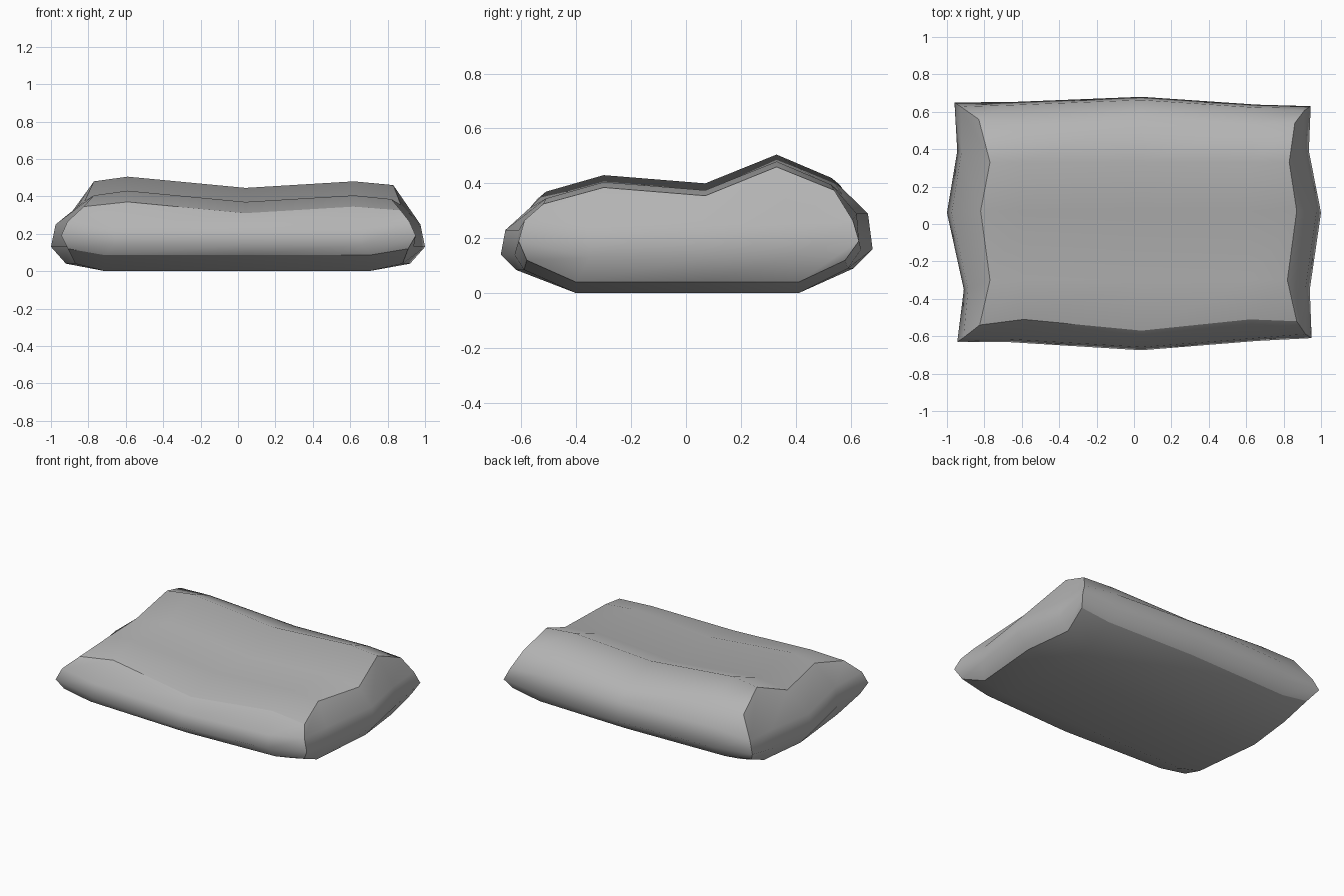
import bpy, bmesh

if "Cube" in bpy.data.objects:
    bpy.data.objects.remove(bpy.data.objects["Cube"])

N = 5
LOOP = ([(i, 0) for i in range(4)] + [(4, j) for j in range(4)]
        + [(i, 4) for i in range(4, 0, -1)] + [(0, j) for j in range(4, 0, -1)])

bm = bmesh.new()


def pick(i, j, corner, front, back, left, right):
    """Choose a value by which edge of the cushion the point is on."""
    if i in (0, 4) and j in (0, 4):
        return corner
    return front if j == 0 else back if j == 4 else left if i == 0 else right


def place(i, j, left, right, front, back, xs, ys, z):
    x = left[j] if i == 0 else right[j] if i == 4 else xs[i - 1]
    y = front[i] if j == 0 else back[i] if j == 4 else ys[j - 1]
    return bm.verts.new((x, y, z))


# top panel: sagging middle with a raised ridge towards the back
row_z = [.37, .43, .40, .505, .42]
col_z = [-.025, 0, -.06, -.025, -.045]
top = {(i, j): place(i, j, [-.825, -.77, -.82, -.77, -.83],
                     [.87, .82, .87, .83, .86],
                     [-.54, -.51, -.57, -.51, -.52],
                     [.56, .53, .57, .53, .54],
                     [-.59, .04, .62], [-.30, .07, .33],
                     row_z[j] + col_z[i])
       for i in range(N) for j in range(N)}

# side bands: widest seam and a narrower band above it
L = [-.945, -.91, -1, -.945, -.96]
R = [.95, .94, 1, .935, .945]
F = [-.63, -.632, -.675, -.625, -.61]
B = [.65, .652, .68, .638, .63]


def band(scale, corner_scale, zs):
    sc = [corner_scale, scale, scale, scale, corner_scale]
    l, r, f, b = [[v * s for v, s in zip(a, sc)] for a in (L, R, F, B)]
    return {(i, j): place(i, j, l, r, f, b, [-.66, .04, .66],
                          [-.35, .06, .39], pick(i, j, *zs))
            for i, j in LOOP}


upper = band(.975, .965, (.265, .23, .29, .25, .25))
seam = band(1, 1, (.19, .14, .16, .13, .13))

# underside: flat centre with rising rim
bottom = {(i, j): place(i, j, [-.91, -.87, -.92, -.88, -.91],
                        [.91, .88, .92, .88, .91],
                        [-.59, -.59, -.62, -.59, -.58],
                        [.59, .59, .61, .59, .58],
                        [-.71, .04, .70], [-.40, .07, .41],
                        pick(i, j, .12, .085, .09, .04, .04)
                        if (i, j) in LOOP else 0)
          for i in range(N) for j in range(N)}

for panel in (top, bottom):
    for i in range(N - 1):
        for j in range(N - 1):
            bm.faces.new([panel[i, j], panel[i + 1, j],
                          panel[i + 1, j + 1], panel[i, j + 1]])
NEXT = list(zip(LOOP, LOOP[1:] + LOOP[:1]))
for a, b in ((bottom, seam), (seam, upper), (upper, top)):
    for p, q in NEXT:
        bm.faces.new([a[p], a[q], b[q], b[p]])
bmesh.ops.recalc_face_normals(bm, faces=bm.faces)

# smooth padding, creased along the panel borders and upright corners
for f in bm.faces:
    f.smooth = True
for p, q in NEXT:
    bm.edges.get((bottom[p], bottom[q])).smooth = False
    if not p[1] == q[1] == 4:
        bm.edges.get((top[p], top[q])).smooth = False
for c in ((0, 0), (4, 0), (4, 4), (0, 4)):
    for a, b in ((bottom, seam), (seam, upper), (upper, top)):
        bm.edges.get((a[c], b[c])).smooth = False

mesh = bpy.data.meshes.new("pillow")
bm.to_mesh(mesh)
bm.free()
pillow = bpy.data.objects.new("pillow", mesh)
bpy.context.collection.objects.link(pillow)

# darker grey cloth
cloth = bpy.data.materials.new("grey_cloth")
cloth.diffuse_color = (.46, .46, .46, 1)
cloth.use_nodes = True
cloth.node_tree.nodes["Principled BSDF"].inputs["Base Color"].default_value = cloth.diffuse_color
mesh.materials.append(cloth)
